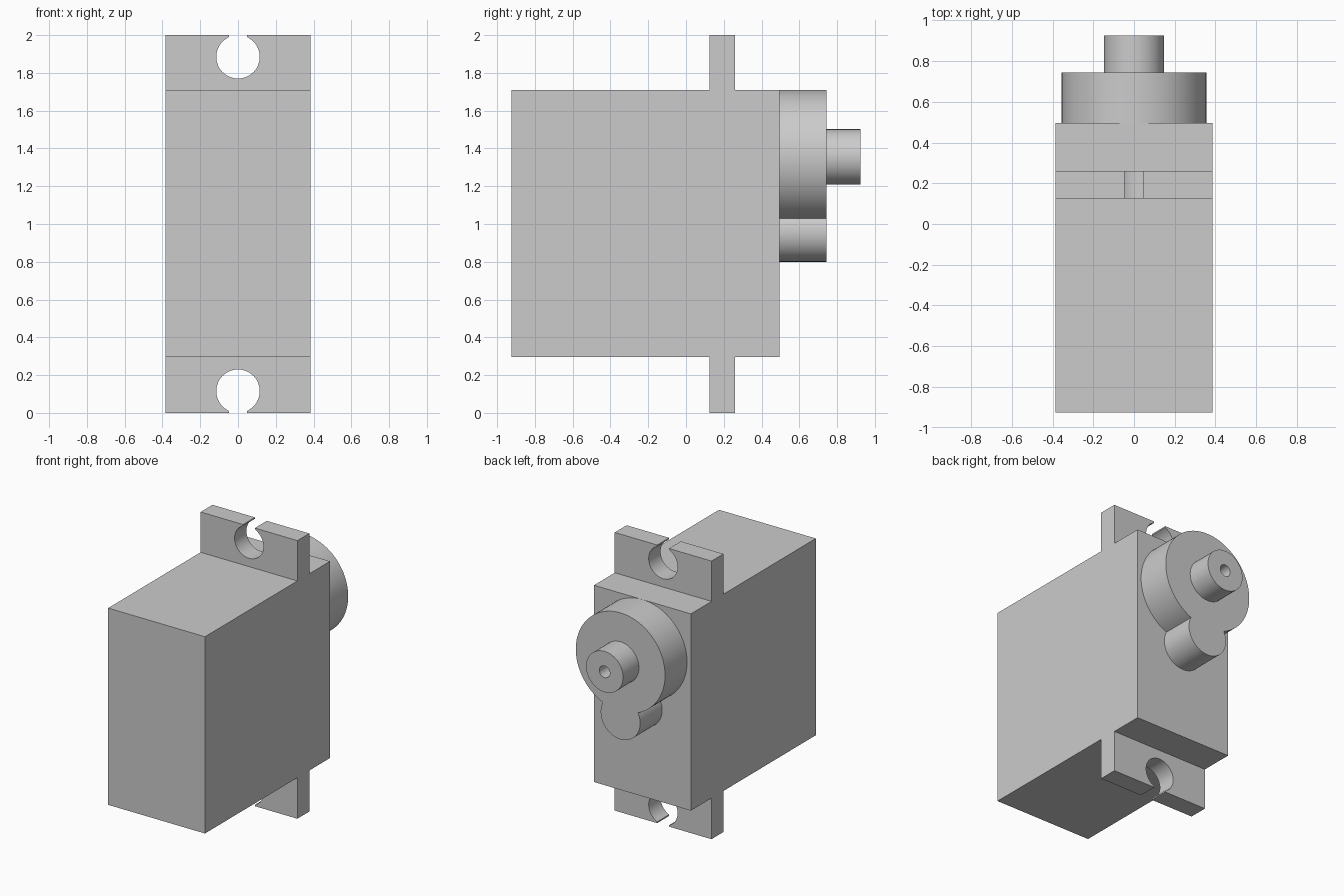
import bpy
import bmesh
from math import sin, cos, asin, acos, pi, radians

cube = bpy.data.objects.get("Cube")
if cube:
    bpy.data.objects.remove(cube, do_unlink=True)

# One plain grey plastic
grey = bpy.data.materials.new("grey plastic")
grey.use_nodes = True
color = (0.6, 0.6, 0.6, 1)
grey.diffuse_color = color
grey.node_tree.nodes["Principled BSDF"].inputs["Base Color"].default_value = color

# Main sizes
HALF_W = 0.385
BODY_FRONT, BODY_BACK = -0.925, 0.495
BODY_LOW, BODY_HIGH = 0.295, 1.71
AXIS_Z = 1.355


def finish(bm, name):
    bmesh.ops.recalc_face_normals(bm, faces=bm.faces)
    mesh = bpy.data.meshes.new(name)
    bm.to_mesh(mesh)
    bm.free()
    mesh.materials.append(grey)
    obj = bpy.data.objects.new(name, mesh)
    bpy.context.collection.objects.link(obj)
    bpy.ops.object.select_all(action='DESELECT')
    obj.select_set(True)
    bpy.context.view_layer.objects.active = obj
    bpy.ops.object.shade_smooth_by_angle(angle=radians(30))
    return obj


def arc(cz, r, start, end, steps):
    """Points (x, z) on an arc centred on x = 0."""
    return [(r * cos(start + (end - start) * i / steps),
             cz + r * sin(start + (end - start) * i / steps))
            for i in range(steps + 1)]


def extrude_outline(name, outline, y0, y1):
    """Solid made by sweeping an (x, z) outline along y."""
    bm = bmesh.new()
    face = bm.faces.new([bm.verts.new((x, y0, z)) for x, z in outline])
    result = bmesh.ops.extrude_face_region(bm, geom=[face], use_keep_orig=True)
    moved = [g for g in result["geom"] if isinstance(g, bmesh.types.BMVert)]
    bmesh.ops.translate(bm, verts=moved, vec=(0, y1 - y0, 0))
    return finish(bm, name)


# Case
extrude_outline("case", [(-HALF_W, BODY_LOW), (HALF_W, BODY_LOW),
                         (HALF_W, BODY_HIGH), (-HALF_W, BODY_HIGH)],
                BODY_FRONT, BODY_BACK)

# Mounting tabs, each with a round hole open to the outer edge
hole_z, hole_r, slot = 1.885, 0.115, 0.047
gap = asin(slot / hole_r)
tab = [(-HALF_W, BODY_HIGH), (HALF_W, BODY_HIGH), (HALF_W, 2), (slot, 2)]
tab += arc(hole_z, hole_r, pi / 2 - gap, -1.5 * pi + gap, 48)
tab += [(-slot, 2), (-HALF_W, 2)]
extrude_outline("upper_mounting_tab", tab, 0.125, 0.26)
mirrored = [(x, BODY_LOW * (2 - z) / (2 - BODY_HIGH) if z == BODY_HIGH else 2 - z)
            for x, z in tab]
extrude_outline("lower_mounting_tab", mirrored, 0.125, 0.26)

# Gear housing: a large disc merged with a small one below it
big, small, small_z = 0.355, 0.157, 0.957
dist = AXIS_Z - small_z
big_cut = acos((big**2 + dist**2 - small**2) / (2 * big * dist))
small_cut = acos((small**2 + dist**2 - big**2) / (2 * small * dist))
housing = arc(AXIS_Z, big, -pi / 2 + big_cut, 1.5 * pi - big_cut, 80)
housing += arc(small_z, small, pi / 2 + small_cut, 2.5 * pi - small_cut, 40)[1:-1]
extrude_outline("gear_housing", housing, BODY_BACK, 0.745)

# Output shaft with a screw hole
bm = bmesh.new()
profile = [(0.147, 0.745), (0.147, 0.925), (0.042, 0.925), (0.042, 0.75), (0, 0.75)]
verts = [bm.verts.new((r, y, AXIS_Z)) for r, y in profile]
edges = [bm.edges.new(pair) for pair in zip(verts, verts[1:])]
bmesh.ops.spin(bm, geom=verts + edges, cent=(0, 0, AXIS_Z), axis=(0, 1, 0),
               angle=2 * pi, steps=48)
bmesh.ops.remove_doubles(bm, verts=bm.verts, dist=0.0001)
finish(bm, "output_shaft")
